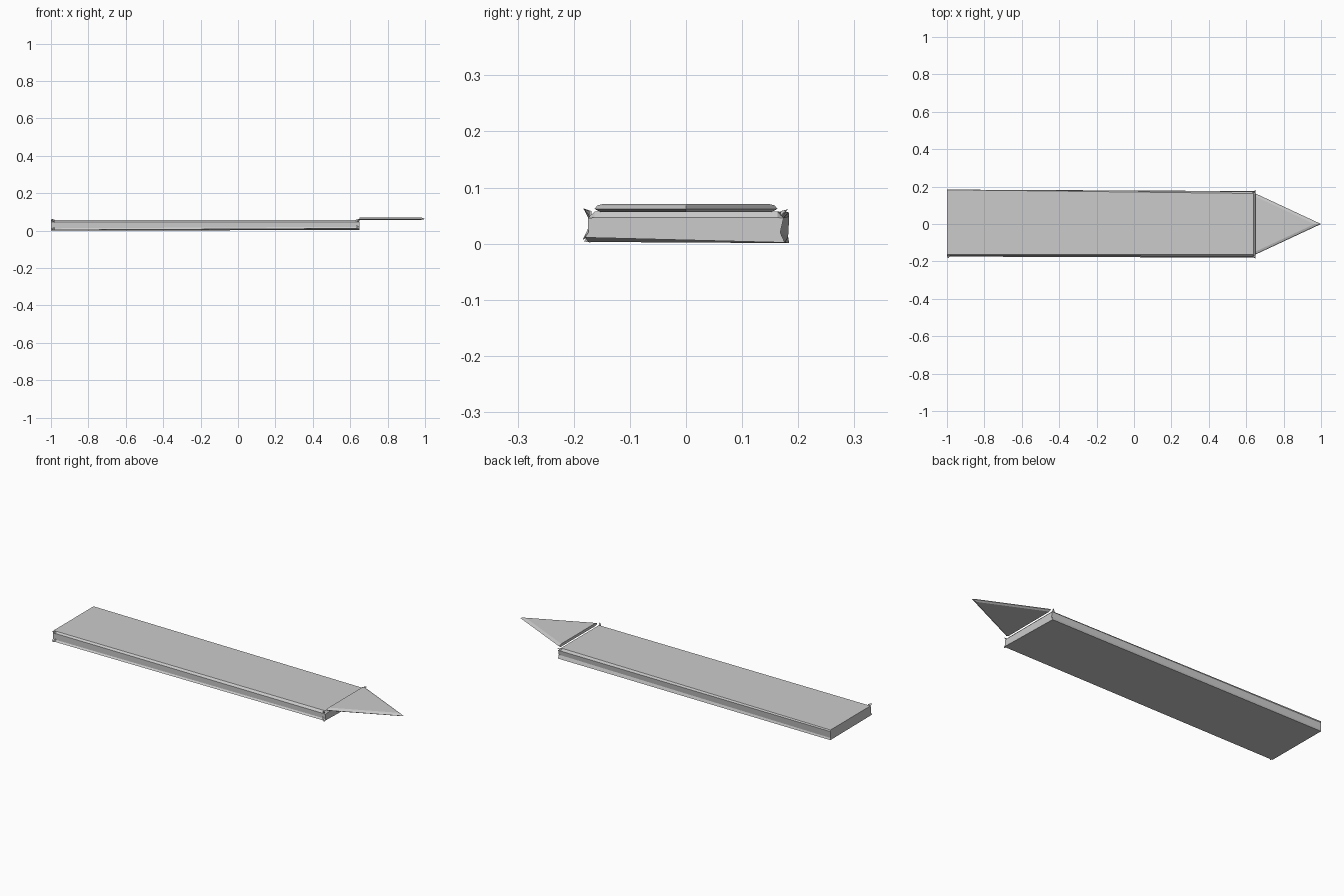
import bpy, bmesh


def loft(name, rings):
    """Skin matching rings of points and cap both ends."""
    bm = bmesh.new()
    vs = [[bm.verts.new(p) for p in ring] for ring in rings]
    n = len(vs[0])
    for a, b in zip(vs, vs[1:]):
        for i in range(n):
            j = (i + 1) % n
            bm.faces.new((a[i], a[j], b[j], b[i]))
    bm.faces.new(vs[0])
    bm.faces.new(vs[-1])
    bmesh.ops.recalc_face_normals(bm, faces=bm.faces)
    me = bpy.data.meshes.new(name)
    bm.to_mesh(me)
    bm.free()
    ob = bpy.data.objects.new(name, me)
    bpy.context.collection.objects.link(ob)
    return ob


# Blade: slightly skewed slab with a lipped front edge, profiles are (y, z)
left = [(-0.174, 0.003), (-0.168, 0.012), (-0.168, 0.046), (-0.162, 0.056),
        (0.183, 0.056), (0.184, 0.048), (0.182, 0.012), (0.184, 0.001)]
right = [(-0.180, 0.011), (-0.174, 0.020), (-0.175, 0.046), (-0.163, 0.057),
         (0.163, 0.057), (0.174, 0.046), (0.168, 0.020), (0.176, 0.002)]
# the right end has a bevelled upper edge
end = [(y, min(z, 0.046 + 0.02 * (z - 0.046))) if z > 0.046 else (y, z) for y, z in right]
loft("blade", [[(-1.0, y, z) for y, z in left],
               [(0.640, y, z) for y, z in right],
               [(0.650, y, z) for y, z in end]])


# Pointed tip: thin triangle with chamfered rim
def triangle(half, tip, z):
    return [(0.65, -half, z), (tip, 0, z), (0.65, half, z)]


loft("pointed_tip", [triangle(0.152, 0.975, 0.056), triangle(0.163, 1.0, 0.062),
                     triangle(0.158, 0.988, 0.068), triangle(0.147, 0.965, 0.071)])

# Small flared corner points, each drawn outward from the blade corner
for x, y, z, dx, dy, dz in [(-0.99, -0.168, 0.05, -0.008, -0.012, 0.012),
                            (-0.99, -0.170, 0.01, -0.006, -0.012, -0.006),
                            (0.642, -0.172, 0.05, 0.008, -0.011, 0.013),
                            (0.642, -0.174, 0.02, 0.008, -0.010, -0.013),
                            (0.642, 0.168, 0.05, 0.008, 0.013, 0.011)]:
    s = 1 if dx > 0 else -1
    loft("corner_point", [[(x - s * 0.01, y, z - 0.008), (x - s * 0.01, y, z + 0.008),
                           (x + s * 0.006, y, z)],
                          [(x + dx - s * 0.002, y + dy, z + dz), (x + dx, y + dy, z + dz - 0.001),
                           (x + dx, y + dy + 0.001, z + dz)]])
